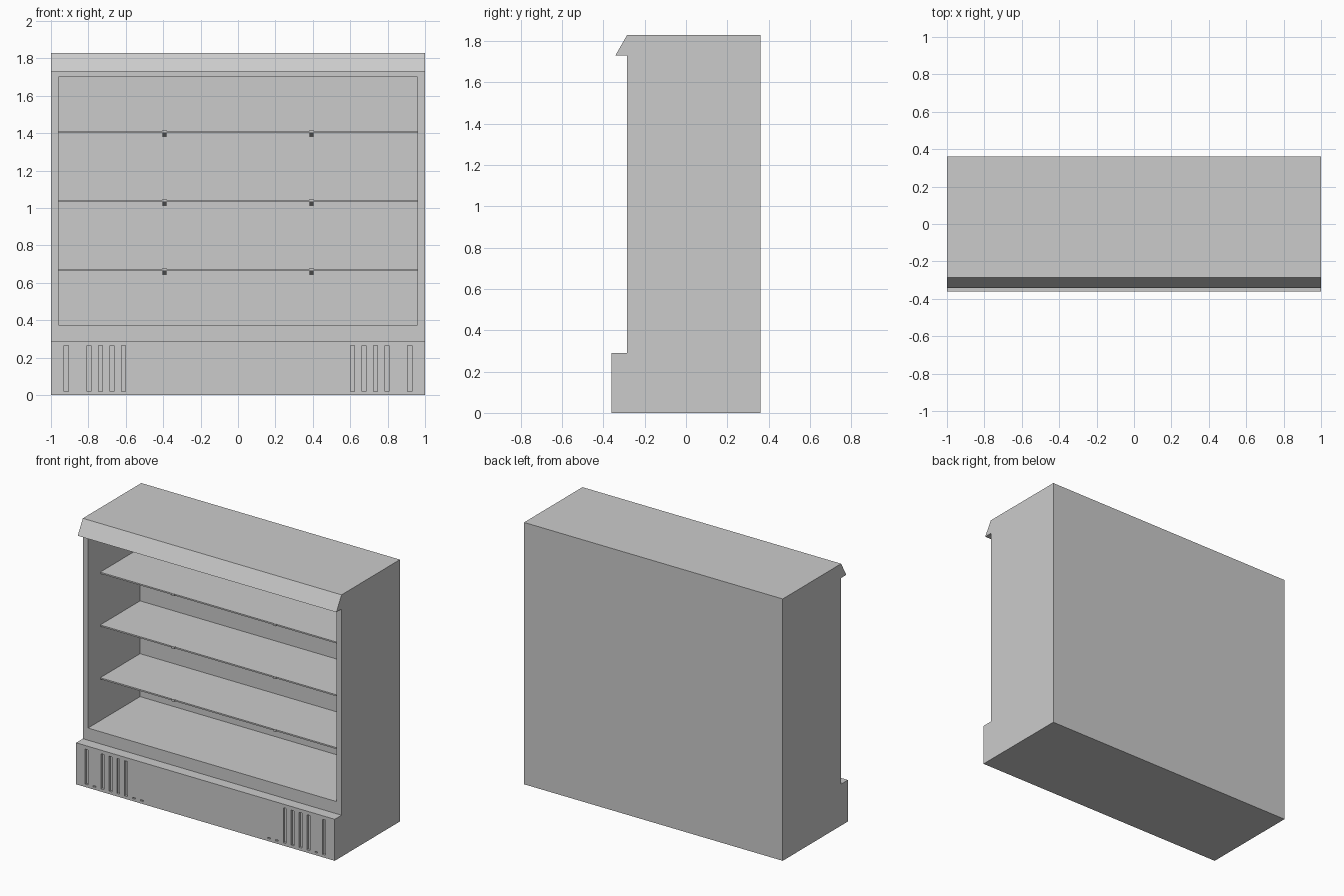
import bpy

if "Cube" in bpy.data.objects:
    bpy.data.objects.remove(bpy.data.objects["Cube"])


def prism(name, profile, x0, x1):
    """Extrude a (y, z) outline along x; outline runs counter-clockwise seen from +x."""
    n = len(profile)
    verts = [(x, y, z) for x in (x0, x1) for y, z in profile]
    faces = [tuple(reversed(range(n))), tuple(range(n, 2 * n))]
    faces += [(i, (i + 1) % n, n + (i + 1) % n, n + i) for i in range(n)]
    mesh = bpy.data.meshes.new(name)
    mesh.from_pydata(verts, [], faces)
    obj = bpy.data.objects.new(name, mesh)
    bpy.context.collection.objects.link(obj)
    return obj


def box(name, x0, x1, y0, y1, z0, z1):
    return prism(name, [(y0, z0), (y1, z0), (y1, z1), (y0, z1)], x0, x1)


FRONT, BACK, TOP = -0.285, 0.36, 1.83
INNER_BACK = 0.29

# Cabinet shell: side outline with projecting base and slanted canopy
cabinet = prism("cabinet", [(-0.36, 0), (BACK, 0), (BACK, TOP), (FRONT, TOP),
                            (-0.342, 1.73), (FRONT, 1.73), (FRONT, 0.29),
                            (-0.36, 0.29)], -1, 1)

# Cutters: display opening, vent slots and small notches in the base
cutters = [box("opening_cutter", -0.96, 0.96, -0.5, INNER_BACK, 0.375, 1.70)]
for side in (-1, 1):
    for i in range(8):
        x = side * (0.918 - 0.061 * i)
        if i in (1, 6, 7):
            cutters.append(box("notch_cutter", x - 0.011, x + 0.011, -0.4, -0.352, 0.018, 0.026))
        else:
            cutters.append(box("vent_cutter", x - 0.011, x + 0.011, -0.4, -0.345, 0.02, 0.265))

bpy.ops.object.select_all(action='DESELECT')
for c in cutters:
    c.select_set(True)
bpy.context.view_layer.objects.active = cutters[0]
bpy.ops.object.join()
cutter = cutters[0]
cutter.hide_render = True

mod = cabinet.modifiers.new("openings", 'BOOLEAN')
mod.operation = 'DIFFERENCE'
mod.solver = 'EXACT'
mod.object = cutter
bpy.context.view_layer.objects.active = cabinet
bpy.ops.object.modifier_apply(modifier=mod.name)
bpy.data.objects.remove(cutter)

# Shelves with tapered support arms
for n, z in enumerate((0.665, 1.034, 1.403), 1):
    box(f"shelf_{n}", -0.96, 0.96, -0.15, INNER_BACK, z, z + 0.01)
    for side in (-1, 1):
        x = side * 0.392
        prism(f"shelf_{n}_arm", [(-0.158, z - 0.001), (INNER_BACK, z - 0.02),
                                 (INNER_BACK, z + 0.009), (-0.148, z + 0.009),
                                 (-0.148, z + 0.013), (-0.158, z + 0.013)],
              x - 0.011, x + 0.011)
